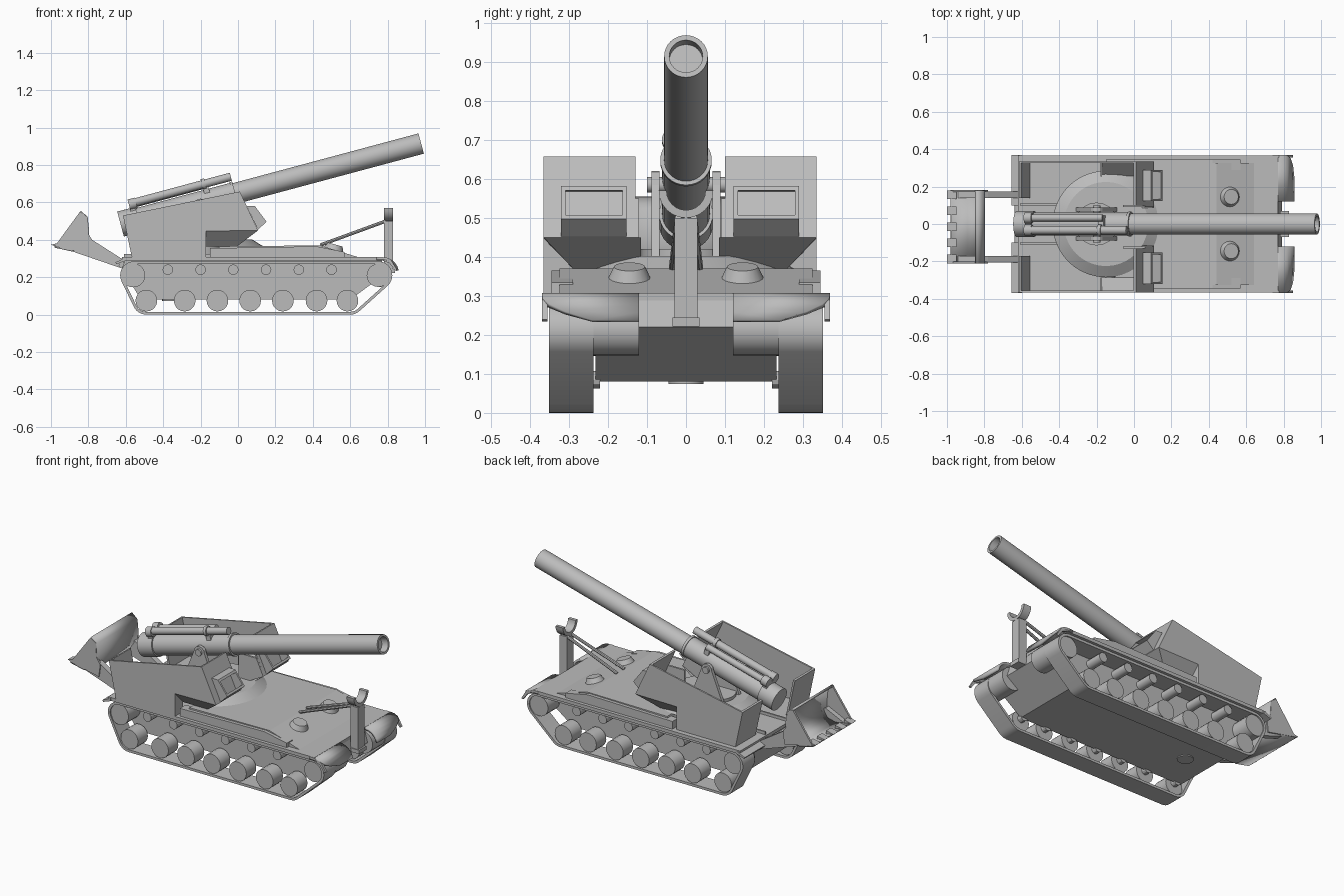
import bpy, bmesh, math
from mathutils import Vector
from mathutils.geometry import convex_hull_2d

if "Cube" in bpy.data.objects:
    bpy.data.objects.remove(bpy.data.objects["Cube"])

grey = bpy.data.materials.new("plain grey")
grey.diffuse_color = (0.5, 0.5, 0.5, 1)
grey.use_nodes = True
grey.node_tree.nodes["Principled BSDF"].inputs["Base Color"].default_value = grey.diffuse_color
CAB_Y = -0.015  # cab and spade sit slightly off centre


def finish(name, bm, smooth=False):
    bmesh.ops.recalc_face_normals(bm, faces=bm.faces)
    me = bpy.data.meshes.new(name)
    bm.to_mesh(me)
    bm.free()
    me.materials.append(grey)
    ob = bpy.data.objects.new(name, me)
    bpy.context.collection.objects.link(ob)
    if smooth:
        bpy.ops.object.select_all(action='DESELECT')
        ob.select_set(True)
        bpy.context.view_layer.objects.active = ob
        bpy.ops.object.shade_smooth_by_angle(angle=math.radians(30))
    return ob


def prism(name, pts, y0, y1):
    """Side profile (x, z) extruded from y0 to y1."""
    bm = bmesh.new()
    a = [bm.verts.new((x, y0, z)) for x, z in pts]
    b = [bm.verts.new((x, y1, z)) for x, z in pts]
    bm.faces.new(a)
    bm.faces.new(b)
    n = len(pts)
    for i in range(n):
        j = (i + 1) % n
        bm.faces.new((a[i], a[j], b[j], b[i]))
    return finish(name, bm)


def box(name, x0, x1, y0, y1, z0, z1):
    return prism(name, [(x0, z0), (x1, z0), (x1, z1), (x0, z1)], y0, y1)


def pair(name, pts, y0, y1, c=0.0):
    for side, s in (("left", 1), ("right", -1)):
        prism(f"{name}_{side}", pts, c + s * y0, c + s * y1)


def lathe(name, prof, origin, direction, n=24):
    """Profile (distance along axis, radius) turned round an axis."""
    q = Vector(direction).to_track_quat('Z', 'Y')
    o = Vector(origin)
    bm = bmesh.new()
    rings = []
    for t, r in prof:
        rings.append([bm.verts.new(o + q @ Vector((r * math.cos(k * math.tau / n),
                      r * math.sin(k * math.tau / n), t))) for k in range(n)])
    for a, b in zip(rings, rings[1:]):
        for k in range(n):
            bm.faces.new((a[k], a[(k + 1) % n], b[(k + 1) % n], b[k]))
    bm.faces.new(rings[0])
    bm.faces.new(rings[-1])
    return finish(name, bm, True)


def rod(name, p, q, r, r2=None, n=20):
    d = Vector(q) - Vector(p)
    return lathe(name, [(0, r), (d.length, r if r2 is None else r2)], p, d, n)


def sheet(name, rows, thick):
    """Plate through rows of (x, z, y_in, y_out)."""
    bm = bmesh.new()
    vs = [(bm.verts.new((x, a, z)), bm.verts.new((x, b, z))) for x, z, a, b in rows]
    for p, q in zip(vs, vs[1:]):
        bm.faces.new((p[0], p[1], q[1], q[0]))
    ob = finish(name, bm, True)
    m = ob.modifiers.new("thickness", 'SOLIDIFY')
    m.thickness, m.offset = thick, 0
    return ob


# hull: lower tub, deck, raised deck and side boxes
prism("lower_hull", [(-0.52, 0.08), (0.6, 0.08), (0.79, 0.22), (0.765, 0.3), (-0.6, 0.3), (-0.62, 0.25)], -0.232, 0.232)
box("deck", -0.62, 0.77, -0.365, 0.365, 0.288, 0.308)
prism("raised_deck", [(-0.12, 0.3), (-0.1, 0.365), (0.44, 0.37), (0.65, 0.305)], -0.325, 0.325)
pair("side_box", [(-0.15, 0.305), (-0.15, 0.355), (0.42, 0.365), (0.57, 0.335), (0.57, 0.305)], 0.29, 0.345)
rod("belly_hatch", (-0.36, 0, 0.08), (-0.36, 0, 0.074), 0.045)
rod("turret_ring", (-0.15, 0, 0.365), (-0.15, 0, 0.402), 0.285, 0.225, 40)

for side, s in (("left", 1), ("right", -1)):
    # front mudguard with rounded outer corner, rear flap
    out = [0.37, 0.37, 0.367, 0.35, 0.31, 0.24]
    rows = [(0.74, 0.3, s * 0.12, s * 0.37)]
    for i in range(6):
        a = i * math.radians(16)
        rows.append((0.775 + 0.078 * math.sin(a), 0.222 + 0.078 * math.cos(a), s * 0.12, s * out[i]))
    sheet("front_mudguard_" + side, rows, 0.014)
    prism("mudguard_skirt_" + side, [(0.74, 0.307), (0.775, 0.307), (0.82, 0.29), (0.85, 0.24), (0.84, 0.235), (0.81, 0.275), (0.77, 0.29), (0.74, 0.29)], s * 0.355, s * 0.37)
    prism("rear_flap_" + side, [(-0.6, 0.305), (-0.655, 0.28), (-0.65, 0.27), (-0.6, 0.288)], s * 0.1, s * 0.37)
    rod("final_drive_" + side, (0.755, s * 0.12, 0.215), (0.755, s * 0.24, 0.215), 0.068)
    # track belt: hull of four circles, outer and inner loops
    loops = []
    circles = [(0.75, 0.21), (-0.555, 0.21), (-0.49, 0.075), (0.6, 0.075)]
    for r in (0.075, 0.06):
        loops.append([Vector((x + r * math.cos(k * math.tau / 32), z + r * math.sin(k * math.tau / 32)))
                      for x, z in circles for k in range(32)])
    order = convex_hull_2d(loops[0])
    bm = bmesh.new()
    rings = [[bm.verts.new((loops[l][i].x, s * y, loops[l][i].y)) for i in order]
             for l, y in ((0, 0.237), (0, 0.352), (1, 0.352), (1, 0.237))]
    for a, b in zip(rings, rings[1:] + rings[:1]):
        for k in range(len(order)):
            j = (k + 1) % len(order)
            bm.faces.new((a[k], a[j], b[j], b[k]))
    finish("track_" + side, bm, True)
    # wheels and return rollers
    for i, x in enumerate((-0.49, -0.285, -0.11, 0.065, 0.24, 0.42, 0.585)):
        rod(f"road_wheel_{side}_{i}", (x, s * 0.25, 0.075), (x, s * 0.345, 0.075), 0.058)
        rod(f"wheel_axle_{side}_{i}", (x, s * 0.22, 0.085), (x, s * 0.26, 0.085), 0.022, n=12)
    for x, r in ((0.75, 0.062), (-0.56, 0.064)):
        rod("end_wheel_" + side, (x, s * 0.225, 0.21), (x, s * 0.345, 0.21), r)
    for i in range(6):
        x = -0.375 + i * 0.175
        rod(f"return_roller_{side}_{i}", (x, s * 0.225, 0.24), (x, s * 0.34, 0.24), 0.028, n=14)
    # driver hatches on the sloping deck
    rod("deck_hatch_" + side, (0.51, s * 0.145, 0.34), (0.52, s * 0.145, 0.375), 0.057, 0.04)

    # open cab: sloping undersides
    y = [CAB_Y + s * v for v in (0.1, 0.27, 0.35)]
    bm = bmesh.new()
    A, B, C, D, E, F = [bm.verts.new(p) for p in (
        (0.107, y[0], 0.45), (0.107, y[2], 0.45), (-0.18, y[2], 0.447),
        (-0.005, y[0], 0.365), (-0.005, y[1], 0.365), (-0.18, y[1], 0.365))]
    bm.faces.new((A, B, E, D))
    bm.faces.new((B, C, F, E))
    finish("cab_underside_" + side, bm)

# cab walls
pair("cab_outer_wall", [(-0.615, 0.53), (-0.567, 0.305), (-0.18, 0.305), (-0.18, 0.447), (0.107, 0.45), (0.01, 0.658)], 0.34, 0.35, CAB_Y)
pair("cab_front_wall", [(0.01, 0.658), (0.107, 0.45), (0.095, 0.45), (-0.002, 0.655)], 0.115, 0.35, CAB_Y)
pair("cab_rear_wall", [(-0.615, 0.53), (-0.567, 0.305), (-0.555, 0.305), (-0.603, 0.533)], 0.155, 0.35, CAB_Y)
pair("cab_step_wall", [(-0.18, 0.305), (-0.18, 0.447), (-0.17, 0.447), (-0.17, 0.305)], 0.27, 0.35, CAB_Y)
pair("cab_inner_cheek", [(0.06, 0.55), (0.107, 0.45), (-0.005, 0.39), (-0.06, 0.39), (-0.06, 0.55)], 0.105, 0.117, CAB_Y)
# window hoods
hood = [(0.047, 0.58), (0.09, 0.58), (0.152, 0.497), (0.107, 0.453)]
pair("window_side_inner", hood, 0.137, 0.148, CAB_Y)
pair("window_side_outer", hood, 0.294, 0.305, CAB_Y)
pair("window_top", [(0.047, 0.582), (0.09, 0.582), (0.098, 0.57), (0.05, 0.568)], 0.137, 0.305, CAB_Y)
pair("window_bottom", [(0.144, 0.508), (0.152, 0.497), (0.107, 0.453), (0.098, 0.465)], 0.137, 0.305, CAB_Y)

# gun well rails
pair("well_rail_rear", [(-0.61, 0.3), (-0.38, 0.3), (-0.38, 0.325), (-0.61, 0.325)], 0.1, 0.11)
for s in (1, -1):
    bm = bmesh.new()
    path = [(-0.38, 0.105), (-0.2, 0.185), (-0.08, 0.185)]
    low = [bm.verts.new((x, s * y, 0.3)) for x, y in path]
    top = [bm.verts.new((x, s * y, 0.325)) for x, y in path]
    for i in range(2):
        bm.faces.new((low[i], low[i + 1], top[i + 1], top[i]))
    finish("well_rail_front", bm).modifiers.new("thickness", 'SOLIDIFY').thickness = 0.01

# gun, laid at 15 degrees
ANG = math.radians(15)
AX = Vector((math.cos(ANG), 0, math.sin(ANG)))
UP = Vector((-math.sin(ANG), 0, math.cos(ANG)))
BREECH = Vector((-0.628, 0, 0.484))


def gun(t, y, h):
    return BREECH + AX * t + UP * h + Vector((0, y, 0))


lathe("gun_barrel", [(0, 0.05), (0, 0.069), (0.1, 0.069), (0.1, 0.061), (0.62, 0.061), (0.62, 0.066), (0.635, 0.066),
                     (0.635, 0.056), (1.664, 0.056), (1.664, 0.043), (1.62, 0.043)], BREECH, AX, 32)
rod("recoil_cylinder_long", gun(0.09, -0.033, 0.092), gun(0.635, -0.033, 0.092), 0.022)
rod("recoil_cylinder_short", gun(0.09, 0.033, 0.085), gun(0.5, 0.033, 0.085), 0.019)
for s in (1, -1):
    rod("recoil_end_cap", gun(0.07, s * 0.033, 0.088), gun(0.11, s * 0.033, 0.088), 0.029)
rod("recoil_band", gun(0.475, -0.033, 0.092), gun(0.495, -0.033, 0.092), 0.029)
for t in (0.07, 0.475):
    pts = [gun(t + a, 0, h) for a, h in ((0, 0.03), (0.03, 0.03), (0.03, 0.085), (0, 0.085))]
    prism("recoil_bracket", [(p.x, p.z) for p in pts], -0.045, 0.045)

# gun mount
rod("mount_pedestal", (-0.2, 0, 0.3), (-0.2, 0, 0.42), 0.115)
arc = [(-0.2 + 0.035 * math.cos(math.radians(a)), 0.585 + 0.035 * math.sin(math.radians(a))) for a in range(0, 181, 30)]
pair("trunnion_bracket", arc + [(-0.31, 0.4), (-0.09, 0.4)], 0.068, 0.088)
rod("trunnion", (-0.2, -0.1, 0.585), (-0.2, 0.1, 0.585), 0.02)

# travel lock: post, yoke and struts
box("lock_post", 0.78, 0.83, -0.03, 0.03, 0.235, 0.5)
box("lock_base", 0.76, 0.84, -0.035, 0.035, 0.222, 0.245)
bm = bmesh.new()
cols = [[bm.verts.new((x, r * math.cos(a), 0.57 + r * math.sin(a)))
         for a in [math.pi + k * math.pi / 12 for k in range(13)]]
        for x, r in ((0.78, 0.05), (0.83, 0.05), (0.83, 0.07), (0.78, 0.07))]
for a, b in zip(cols, cols[1:] + cols[:1]):
    for k in range(12):
        bm.faces.new((a[k], a[k + 1], b[k + 1], b[k]))
for k in (0, 12):
    bm.faces.new([c[k] for c in cols])
finish("lock_yoke", bm, True)
for s in (1, -1):
    rod("lock_strut", (0.79, s * 0.02, 0.5), (0.44, s * 0.035, 0.372), 0.009, n=8)

# rear spade: arms, side plates, curved blade, teeth
pair("spade_arm", [(-0.95, 0.36), (-0.63, 0.25), (-0.6, 0.285), (-0.78, 0.4), (-0.82, 0.42)], 0.155, 0.19, CAB_Y)
pair("spade_side", [(-0.98, 0.365), (-0.79, 0.325), (-0.78, 0.4), (-0.805, 0.44), (-0.81, 0.525), (-0.845, 0.55)], 0.185, 0.197, CAB_Y)
blade = [(-0.98, 0.365), (-0.89, 0.345), (-0.83, 0.36), (-0.805, 0.4), (-0.803, 0.45), (-0.81, 0.52), (-0.845, 0.55)]
sheet("spade_blade", [(x, z, CAB_Y - 0.195, CAB_Y + 0.195) for x, z in blade], 0.014)
for i in range(5):
    yc = CAB_Y - 0.172 + i * 0.086
    prism(f"spade_tooth_{i}", [(-1.0, 0.374), (-0.95, 0.385), (-0.95, 0.352)], yc - 0.023, yc + 0.023)
rod("spade_hinge", (-0.62, CAB_Y - 0.2, 0.265), (-0.62, CAB_Y + 0.2, 0.265), 0.018, n=12)
